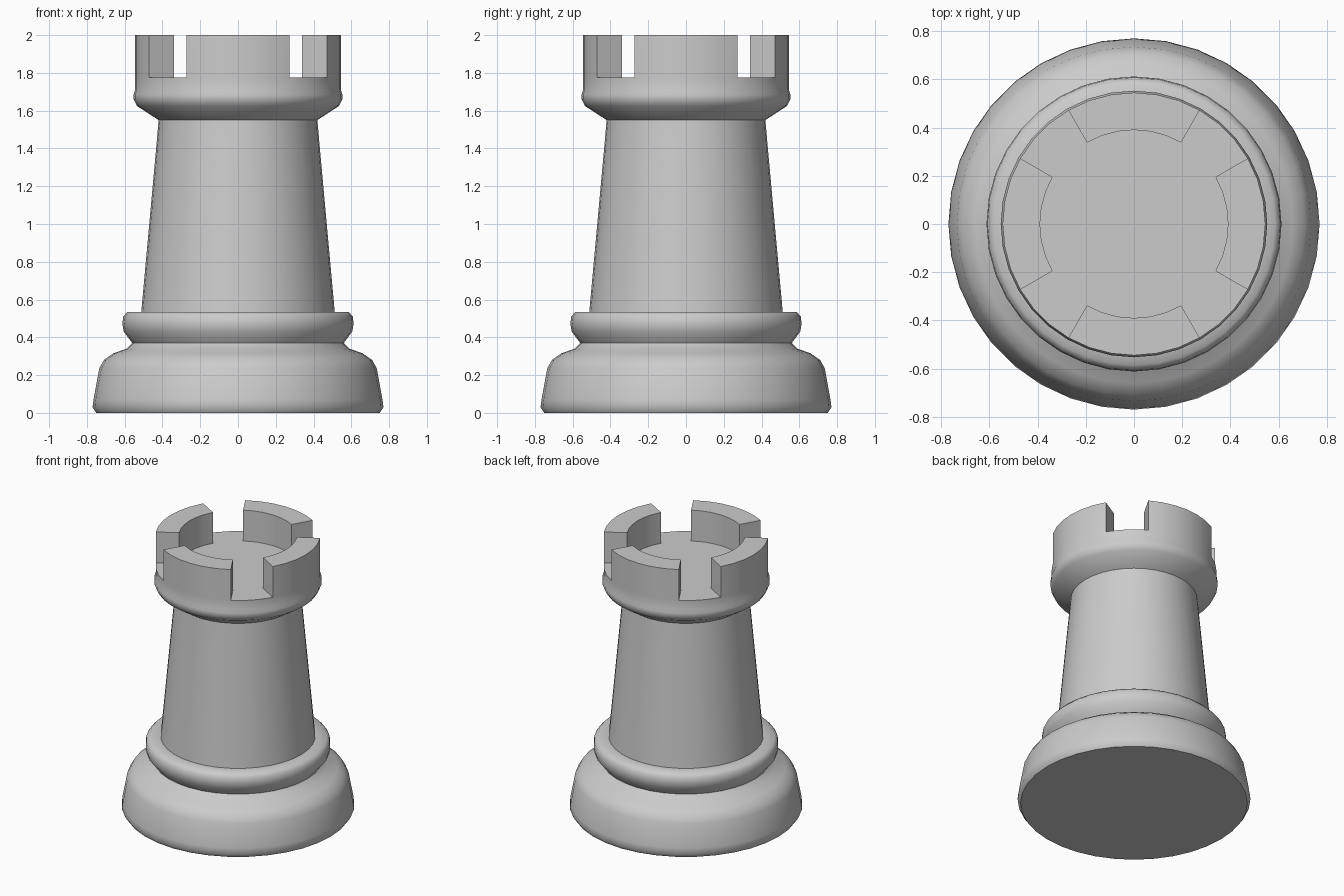
import bpy, bmesh
from math import cos, sin, radians, degrees, atan2

if "Cube" in bpy.data.objects:
    bpy.data.objects.remove(bpy.data.objects["Cube"])

SEGMENTS = 36
WALL_Z, TOP_Z = 1.775, 2.0

# Lathe profile (radius, height) from the foot up to the crown floor
profile = [
    (0.75, 0.0), (0.77, 0.03), (0.765, 0.07), (0.735, 0.235), (0.71, 0.28),
    (0.66, 0.315), (0.59, 0.34), (0.56, 0.37),                  # base and neck
    (0.605, 0.43), (0.612, 0.47), (0.608, 0.51), (0.585, 0.535),  # collar
    (0.512, 0.535), (0.42, 1.55),                               # tapered shaft
    (0.535, 1.625), (0.553, 1.66), (0.553, 1.685), (0.545, 1.71),  # flare
    (0.545, WALL_Z), (0.39, WALL_Z),                            # crown floor rim
]

bm = bmesh.new()
rings = []
for r, z in profile:
    angles = [radians(360 * i / SEGMENTS) for i in range(SEGMENTS)]
    rings.append([bm.verts.new((r * cos(a), r * sin(a), z)) for a in angles])

# Skin the rings and cap both ends
for low, high in zip(rings, rings[1:]):
    for i in range(SEGMENTS):
        j = (i + 1) % SEGMENTS
        bm.faces.new((low[i], low[j], high[j], high[i]))
bm.faces.new(list(reversed(rings[0])))
bm.faces.new(rings[-1])

# Raise four 60-degree battlements, leaving 30-degree gaps on the diagonals
def in_battlement(face):
    c = face.calc_center_median()
    if len(face.verts) != 4 or any(abs(v.co.z - WALL_Z) > 1e-4 for v in face.verts):
        return False
    a = degrees(atan2(c.y, c.x)) % 90
    return a < 30 or a > 60

wall_faces = [f for f in bm.faces if in_battlement(f)]
raised = bmesh.ops.extrude_face_region(bm, geom=wall_faces)["geom"]
for v in raised:
    if isinstance(v, bmesh.types.BMVert):
        v.co.z = TOP_Z
leftover = [f for f in wall_faces if f.is_valid]
if leftover:
    bmesh.ops.delete(bm, geom=leftover, context='FACES_ONLY')
bmesh.ops.recalc_face_normals(bm, faces=bm.faces[:])

mesh = bpy.data.meshes.new("castle_tower")
bm.to_mesh(mesh)
bm.free()
tower = bpy.data.objects.new("castle_tower", mesh)
bpy.context.collection.objects.link(tower)

# Smooth the round surfaces, keep the steps and battlements crisp
bpy.context.view_layer.objects.active = tower
tower.select_set(True)
bpy.ops.object.shade_smooth_by_angle(angle=radians(50))
